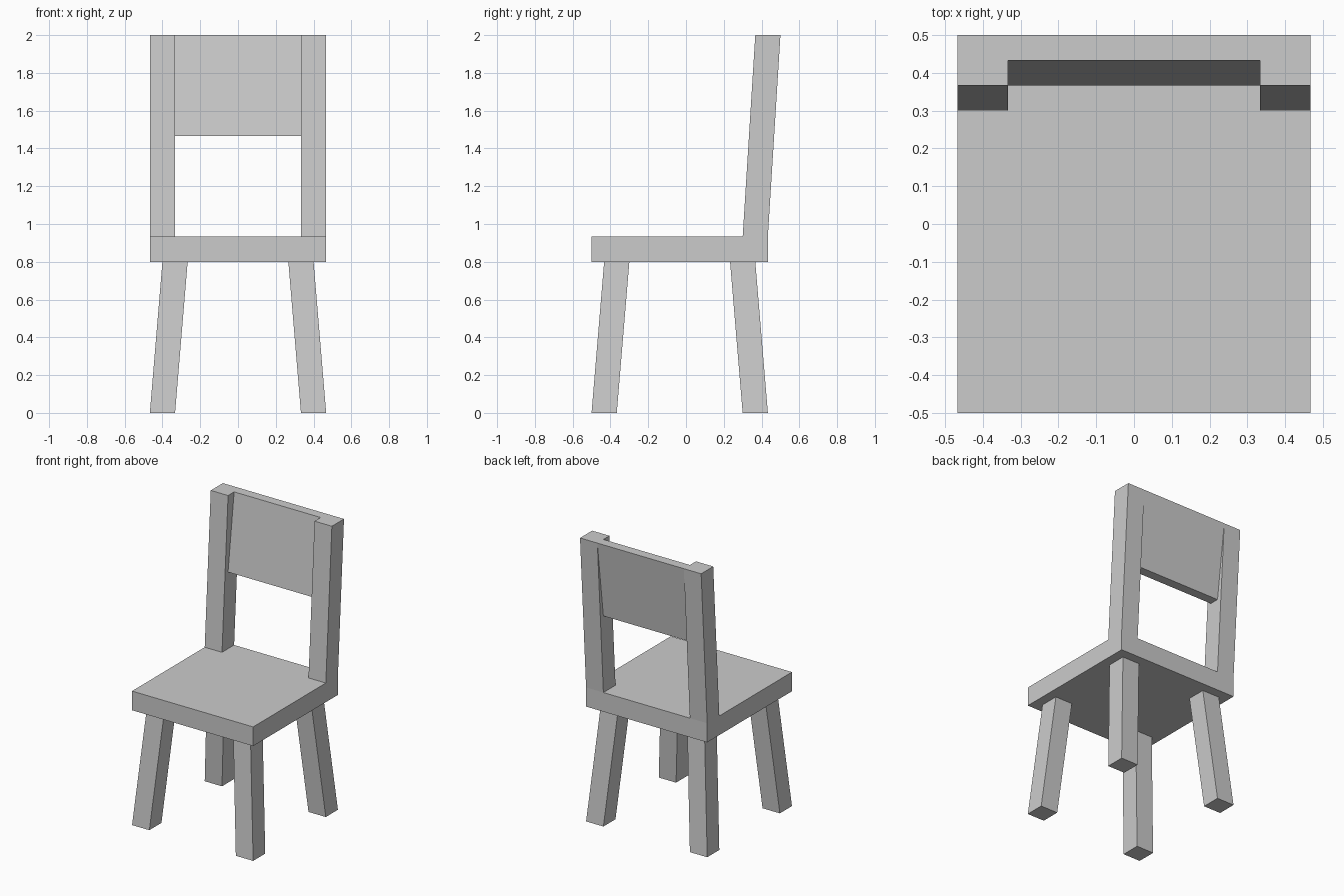
import bpy
import bmesh

if "Cube" in bpy.data.objects:
    bpy.data.objects.remove(bpy.data.objects["Cube"])

U = 1 / 15  # model unit: every dimension is a multiple of this


def block(name, x, y, z, lean=(0, 0)):
    """Box spanning the x, y, z ranges, with its top face shifted by lean."""
    bm = bmesh.new()
    bmesh.ops.create_cube(bm, size=1)
    for v in bm.verts:
        top = v.co.z > 0
        v.co.x = (x[v.co.x > 0] + lean[0] * top) * U
        v.co.y = (y[v.co.y > 0] + lean[1] * top) * U
        v.co.z = z[top] * U
    mesh = bpy.data.meshes.new(name)
    bm.to_mesh(mesh)
    bm.free()
    obj = bpy.data.objects.new(name, mesh)
    bpy.context.collection.objects.link(obj)
    return obj


# Seat slab
block("seat", (-7, 7), (-7.5, 6.5), (12, 14))

for side, x, inward in (("left", (-7, -5), 1), ("right", (5, 7), -1)):
    # Splayed legs, leaning in towards the seat centre
    block(f"front_leg_{side}", x, (-7.5, -5.5), (0, 12), (inward, 1))
    block(f"back_leg_{side}", x, (4.5, 6.5), (0, 12), (inward, -1))
    # Back posts, leaning backwards
    block(f"back_post_{side}", x, (4.5, 6.5), (14, 30), (0, 1))

# Backrest panel, tilted more steeply than the posts and flush behind at the top
block("backrest", (-5, 5), (5.5, 6.5), (22, 30), (0, 1))
